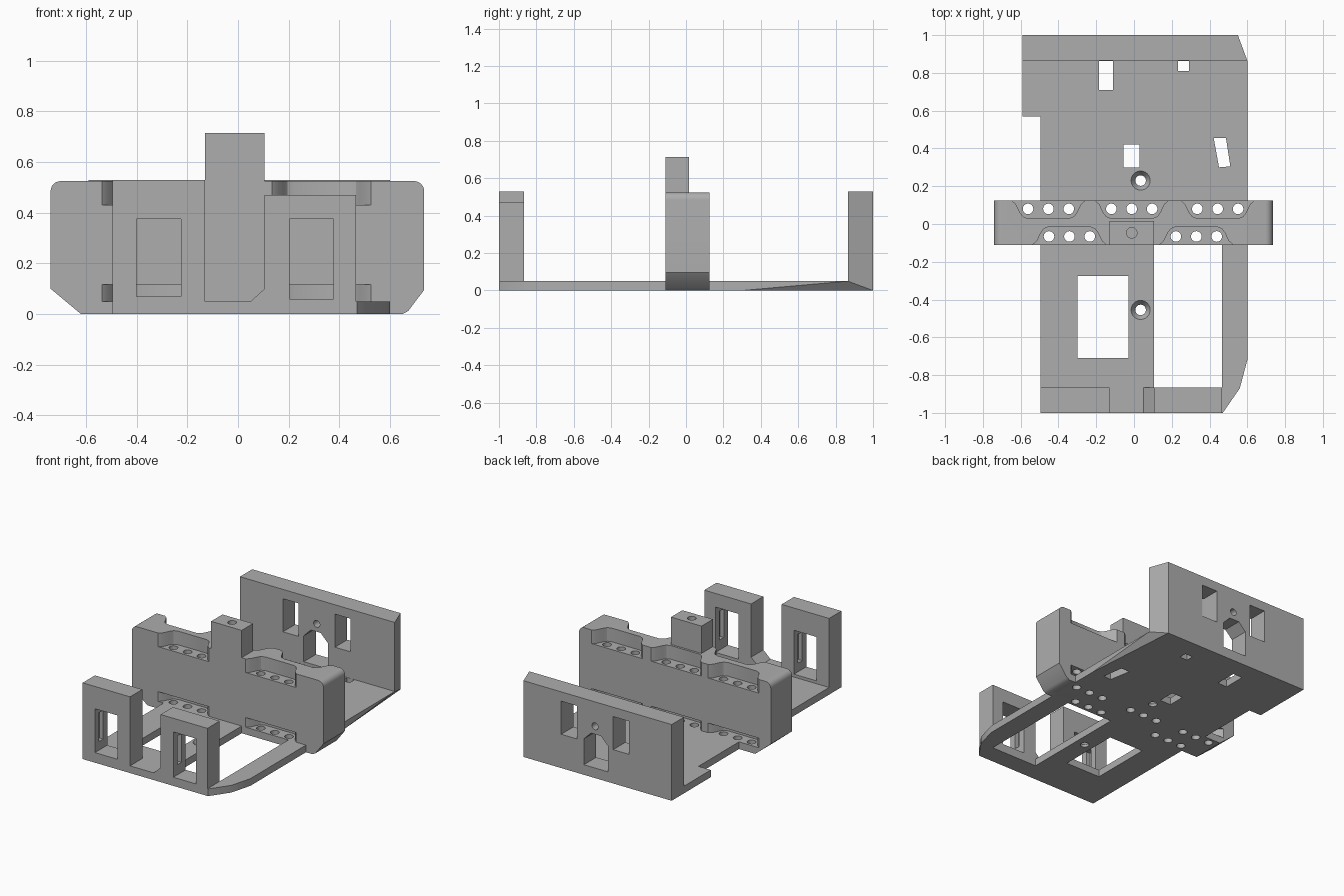
import bpy, bmesh
from math import cos, sin, pi
from mathutils import Vector

if "Cube" in bpy.data.objects:
    bpy.data.objects.remove(bpy.data.objects["Cube"])

GREY = (0.42, 0.42, 0.42, 1)
mat = bpy.data.materials.new("plain grey")
mat.use_nodes = True
mat.diffuse_color = GREY
mat.node_tree.nodes["Principled BSDF"].inputs["Base Color"].default_value = GREY


def to_object(name, bm):
    bmesh.ops.recalc_face_normals(bm, faces=bm.faces)
    mesh = bpy.data.meshes.new(name)
    bm.to_mesh(mesh)
    bm.free()
    mesh.materials.append(mat)
    ob = bpy.data.objects.new(name, mesh)
    bpy.context.collection.objects.link(ob)
    return ob


def extrude(bm, outline, axis, lo, hi):
    """Prism from a 2D outline, along z (outline in x, y), y (x, z) or x (y, z)."""
    place = {"z": lambda a, b, c: (a, b, c),
             "y": lambda a, b, c: (a, c, b),
             "x": lambda a, b, c: (c, a, b)}[axis]
    rings = [[bm.verts.new(place(a, b, c)) for a, b in outline] for c in (lo, hi)]
    n = len(outline)
    bm.faces.new(rings[0])
    bm.faces.new(rings[1])
    for i in range(n):
        j = (i + 1) % n
        bm.faces.new((rings[0][i], rings[0][j], rings[1][j], rings[1][i]))


def rect(a0, a1, b0, b1):
    return [(a0, b0), (a1, b0), (a1, b1), (a0, b1)]


def disc(a, b, r, n=24):
    return [(a + r * cos(2 * pi * i / n), b + r * sin(2 * pi * i / n)) for i in range(n)]


def prism(name, outline, axis, lo, hi):
    bm = bmesh.new()
    extrude(bm, outline, axis, lo, hi)
    return to_object(name, bm)


def cut(ob, prisms):
    """Subtract a list of separate prisms from the object."""
    bm = bmesh.new()
    for p in prisms:
        extrude(bm, *p)
    subtract(ob, to_object("cutter", bm))


def subtract(ob, cutter):
    cutter.hide_render = True
    mod = ob.modifiers.new("cut", "BOOLEAN")
    mod.operation = "DIFFERENCE"
    mod.solver = "EXACT"
    mod.object = cutter
    deps = bpy.context.evaluated_depsgraph_get()
    mesh = bpy.data.meshes.new_from_object(ob.evaluated_get(deps))
    ob.modifiers.clear()
    ob.data = mesh
    bpy.data.objects.remove(cutter)


def smooth(ob):
    bpy.ops.object.select_all(action="DESELECT")
    ob.select_set(True)
    bpy.context.view_layer.objects.active = ob
    bpy.ops.object.shade_smooth_by_angle(angle=0.5)


T = 0.05        # plate thickness
TOP = 0.53      # wall height
HOLE = 0.028
FRONT_Y, BACK_Y = -0.11, 0.125
front_groups, back_groups = (-0.342, 0.33), (-0.453, -0.012, 0.443)
bolts = [disc(c + d, y, HOLE) for y, groups in ((-0.066, front_groups), (0.08, back_groups))
         for c in groups for d in (-0.108, 0, 0.108)]
bolt_cuts = [(o, "z", -0.1, 0.8) for o in bolts]

# Base plate with its lower back corner shaved off
bm = bmesh.new()
extrude(bm, [(-0.495, -1), (0.47, -1), (0.56, -0.87), (0.6, -0.72), (0.6, 0.865),
             (0.55, 1), (-0.59, 1), (-0.59, 0.57), (-0.495, 0.57)], "z", 0, T)
a, b, c = Vector((0.6, 0.3, 0)), Vector((0.6, 0.865, T)), Vector((0.55, 1, 0))
normal = (b - a).cross(c - a)
if normal.x < 0:
    normal.negate()
cutres = bmesh.ops.bisect_plane(bm, geom=bm.verts[:] + bm.edges[:] + bm.faces[:], dist=1e-5,
                                plane_co=a, plane_no=normal, clear_outer=True)
bmesh.ops.holes_fill(bm, edges=[e for e in bm.edges if e.is_boundary])
plate = to_object("base_plate", bm)

# Plate openings, bolt holes and countersunk screw holes
screws = [(0.035, 0.23), (0.035, -0.455)]
openings = [rect(-0.3, -0.03, -0.71, -0.275), rect(0.105, 0.465, -0.865, -0.1),
            rect(-0.185, -0.112, 0.71, 0.864), rect(0.233, 0.292, 0.81, 0.864),
            rect(-0.055, 0.03, 0.3, 0.42),
            [(0.45, 0.3), (0.51, 0.305), (0.487, 0.455), (0.422, 0.455)]]
openings += [disc(x, y, HOLE) for x, y in screws]
cut(plate, [(o, "z", -0.1, 0.2) for o in openings] + bolt_cuts)
for x, y in screws:
    bm = bmesh.new()
    bmesh.ops.create_cone(bm, cap_ends=True, segments=24, radius1=0.024, radius2=0.052, depth=0.04)
    bmesh.ops.translate(bm, verts=bm.verts, vec=(x, y, 0.032))
    subtract(plate, to_object("cutter", bm))
smooth(plate)

# Back wall with two windows, a pointed centre opening and a pin hole
wall = prism("back_wall", [(-0.59, 0.865), (0.6, 0.865), (0.55, 1), (-0.59, 1)], "z", T, TOP)
house = [(-0.1, 0.07), (0.085, 0.07), (0.085, 0.25), (0.03, 0.305), (-0.045, 0.305), (-0.1, 0.25)]
cut(wall, [(o, "y", 0.7, 1.2) for o in (rect(0.14, 0.26, 0.235, 0.465),
           rect(-0.26, -0.14, 0.235, 0.465), house, disc(0, 0.36, 0.024))])
smooth(wall)

# Front walls, each with a window and shallow grooves in its jambs
front_walls = {
    "front_wall_right": (rect(-0.495, -0.13, T, TOP), (-0.4, -0.225, 0.07, 0.375)),
    "front_wall_left": ([(0.05, T), (0.465, T), (0.465, 0.47), (0.105, 0.47), (0.105, 0.1)],
                        (0.203, 0.378, 0.06, 0.375)),
}
for name, (outline, win) in front_walls.items():
    ob = prism(name, outline, "y", -1, -0.865)
    cut(ob, [(rect(*win), "y", -1.1, -0.8)])
    cut(ob, [(rect(-0.955, -0.91, 0.13, 0.33), "x", win[0] - 0.03, win[1] + 0.03)])

# Cross block with rounded top corners and bevelled lower corners
R = 0.04
arc = [i * pi / 12 for i in range(7)]
outline = [(-0.62, 0), (0.65, 0), (0.672, 0.012), (0.735, 0.095)]
outline += [(0.735 - R + R * cos(t), 0.525 - R + R * sin(t)) for t in arc]
outline += [(-0.74 + R - R * sin(t), 0.525 - R + R * cos(t)) for t in arc]
outline += [(-0.74, 0.1)]
block = prism("cross_block", outline, "y", FRONT_Y, BACK_Y)


def pocket(cx, edge, inward):
    """Flared recess outline opening at the given face."""
    half = [(0.205, -0.01), (0.195, 0), (0.172, 0.02), (0.15, 0.065), (0.135, 0.085), (0.11, 0.095)]
    pts = [(cx + w, edge + inward * d) for w, d in half]
    return pts + [(cx - w, edge + inward * d) for w, d in reversed(half)]


pockets = [pocket(c, FRONT_Y, 1) for c in front_groups] + [pocket(c, BACK_Y, -1) for c in back_groups]
cut(block, [(p, "z", lo, hi) for p in pockets for lo, hi in ((T, 0.117), (0.43, 0.7))])
cut(block, bolt_cuts)
smooth(block)

# Centre post with a blind hole in its top
post = prism("centre_post", rect(-0.13, 0.105, FRONT_Y, 0.015), "z", 0.52, 0.715)
cut(post, [(disc(-0.012, -0.047, HOLE), "z", 0.58, 0.9)])
smooth(post)
